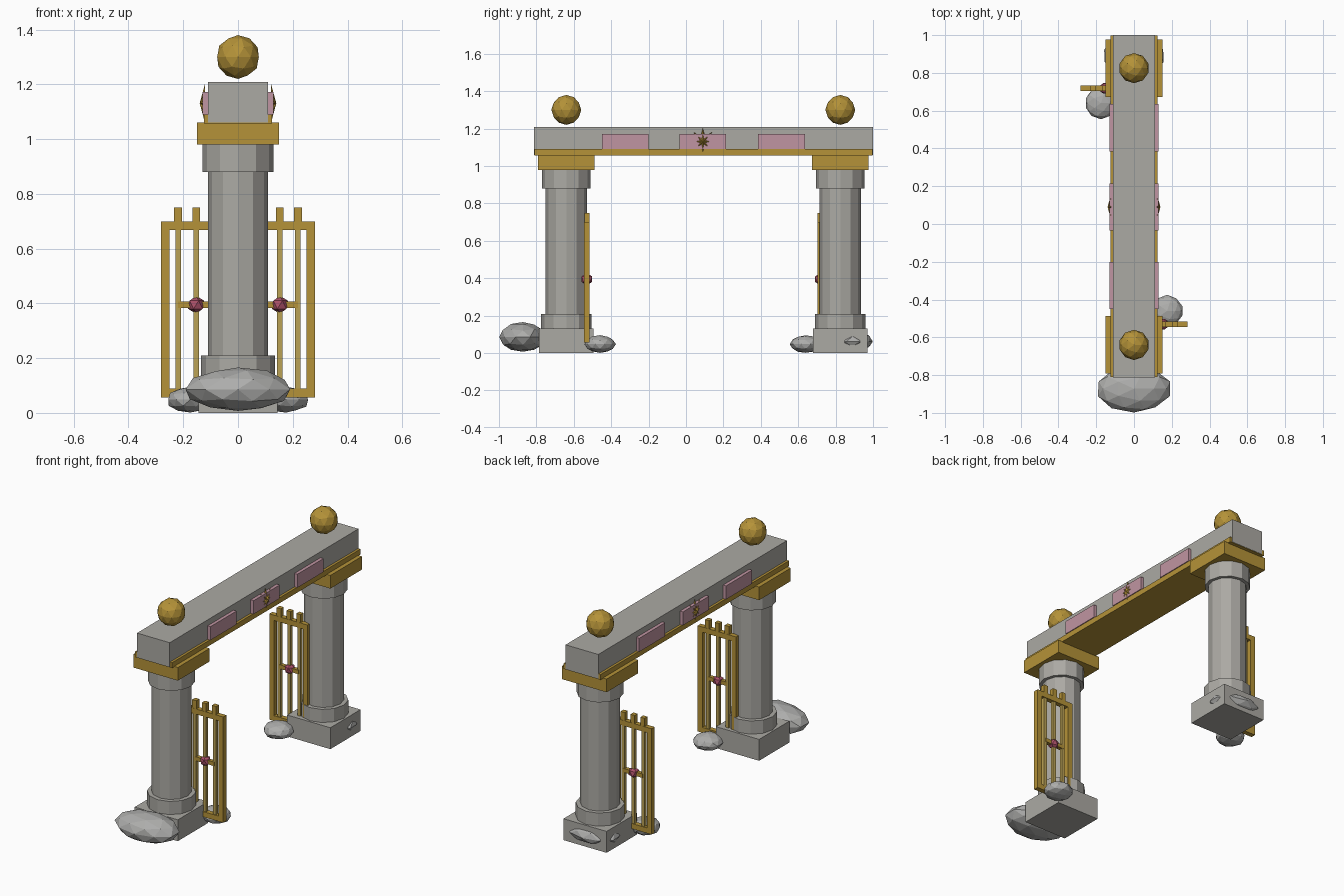
import bpy, bmesh, math, random
from mathutils import Vector, Matrix

random.seed(4)
cube = bpy.data.objects.get("Cube")
if cube:
    bpy.data.objects.remove(cube, do_unlink=True)


def material(name, rgb):
    m = bpy.data.materials.new(name)
    m.use_nodes = True
    m.diffuse_color = (*rgb, 1)
    bsdf = next(n for n in m.node_tree.nodes if n.type == 'BSDF_PRINCIPLED')
    bsdf.inputs["Base Color"].default_value = (*rgb, 1)
    return m


STONE = material("warm grey stone", (.41, .40, .37))
ROCK = material("grey rock", (.42, .42, .41))
GOLD = material("gold", (.46, .29, .04))
PALE = material("pale gold", (.50, .36, .09))
PINK = material("dusty pink", (.53, .30, .36))
CRIMSON = material("crimson gem", (.40, .08, .14))


def finish(name, bm, mat):
    bmesh.ops.recalc_face_normals(bm, faces=bm.faces)
    me = bpy.data.meshes.new(name)
    bm.to_mesh(me)
    bm.free()
    me.materials.append(mat)
    ob = bpy.data.objects.new(name, me)
    bpy.context.collection.objects.link(ob)
    return ob


def box(name, mat, x, y, z):
    """Box from (min, max) ranges."""
    bm = bmesh.new()
    bmesh.ops.create_cube(bm, size=1)
    for v in bm.verts:
        v.co = [(r[0] + r[1]) / 2 + c * (r[1] - r[0]) for r, c in zip((x, y, z), v.co)]
    return finish(name, bm, mat)


def drum(name, mat, y, radius, z0, z1):
    bm = bmesh.new()
    bmesh.ops.create_cone(bm, cap_ends=True, segments=12, radius1=radius, radius2=radius,
                          depth=z1 - z0, matrix=Matrix.Translation((0, y, (z0 + z1) / 2)))
    return finish(name, bm, mat)


def ball(name, mat, centre, radii, detail=2, jitter=0):
    bm = bmesh.new()
    bmesh.ops.create_icosphere(bm, subdivisions=detail, radius=1)
    for v in bm.verts:
        k = 1 - random.random() * jitter
        v.co = Vector(centre) + Vector([c * r * k for c, r in zip(v.co, radii)])
    return finish(name, bm, mat)


def star(name, side, y, z):
    """Eight-pointed raised star, partly sunk into its panel."""
    bm = bmesh.new()
    rim = []
    for i in range(16):
        a, r = i * math.pi / 8, .03 if i % 2 else .07
        rim.append(bm.verts.new((side * .121, y + r * math.sin(a), z + r * math.cos(a))))
    tip = bm.verts.new((side * .14, y, z))
    for a, b in zip(rim, rim[1:] + rim[:1]):
        bm.faces.new((a, b, tip))
    bm.faces.new(rim)
    return finish(name, bm, GOLD)


def gate(prefix, side, y):
    """Barred gate leaf centred beside the pillar."""
    mid = side * .153

    def bar(part, mat, cx, half_x, half_y, z0, z1):
        cx = mid + side * cx
        box(prefix + part, mat, (cx - half_x, cx + half_x), (y - half_y, y + half_y), (z0, z1))

    for part, cx in (("inner_post", -.113), ("outer_post", .113)):
        bar(part, GOLD, cx, .016, .015, .057, .7)
    bar("top_rail", GOLD, 0, .097, .015, .668, .7)
    bar("bottom_rail", GOLD, 0, .097, .015, .057, .089)
    for i in (-1, 0, 1):
        bar("bar_%d" % (i + 2), PALE, i * .066, .01, .01, .089, .668)
        bar("finial_%d" % (i + 2), GOLD, i * .066, .014, .014, .7, .75)
    bar("cross_bar", GOLD, 0, .066, .012, .383, .407)
    ball(prefix + "gem", CRIMSON, (mid, y, .395), (.033,) * 3, 1)


# Pillars with plinth, rings, capital and finial ball
for prefix, y in (("front_", -.64), ("back_", .825)):
    box(prefix + "plinth", STONE, (-.145, .145), (y - .145, y + .145), (0, .13))
    drum(prefix + "lower_ring", STONE, y, .135, .13, .21)
    drum(prefix + "shaft", STONE, y, .11, .21, .88)
    drum(prefix + "upper_ring", STONE, y, .13, .88, .98)
    box(prefix + "capital", GOLD, (-.15, .15), (y - .152, y + .152), (.98, 1.06))
    ball(prefix + "finial_ball", GOLD, (0, y, 1.3), (.08,) * 3)

# Lintel and gold trim
box("lintel", STONE, (-.11, .11), (-.813, 1), (1.06, 1.208))
box("lintel_trim", GOLD, (-.125, .125), (-.811, .998), (1.057, 1.09))

# Side panels and stars
for label, side in (("left", 1), ("right", -1)):
    xs = sorted((side * .1, side * .13))
    for i, y in enumerate((-.325, .09, .51)):
        box("%s_panel_%d" % (label, i + 1), PINK, xs, (y - .125, y + .125), (1.09, 1.172))
    star(label + "_star", side, .09, 1.131)

# Gate leaves
gate("front_gate_", 1, -.53)
gate("back_gate_", -1, .718)

# Rocks at the pillar feet
ball("front_rock", ROCK, (0, -.872, .086), (.203, .128, .082), 2, .06)
ball("front_gate_rock", ROCK, (.175, -.46, .048), (.088, .086, .048), 2, .06)
ball("back_gate_rock", ROCK, (-.175, .64, .048), (.088, .086, .048), 2, .06)
ball("back_rock", ROCK, (0, .89, .062), (.167, .11, .06), 2, .03)
